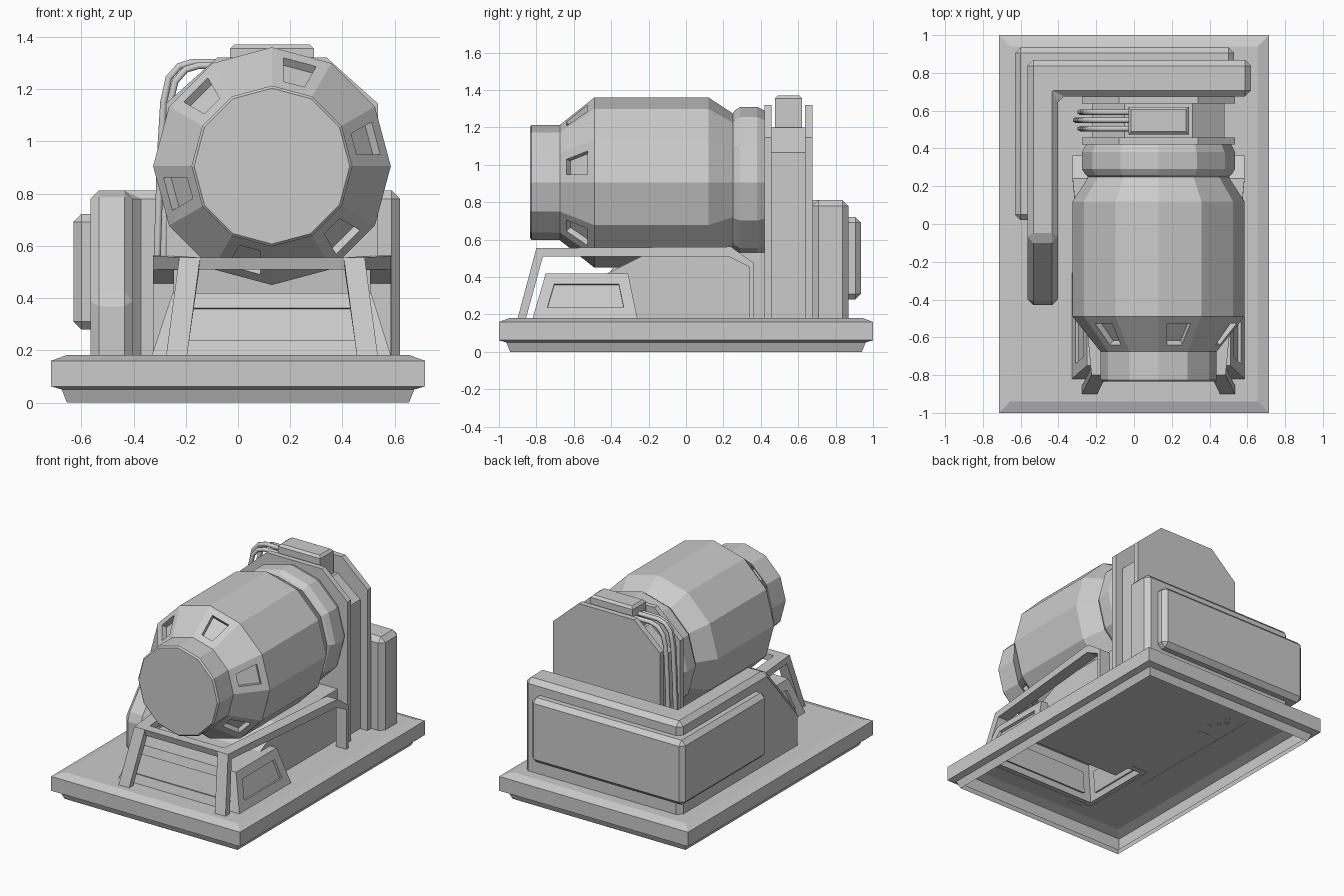
import bpy, bmesh, math
from mathutils import Vector

if "Cube" in bpy.data.objects:
    bpy.data.objects.remove(bpy.data.objects["Cube"])

CX, CZ = 0.13, 0.905   # drum axis


def finish(bm, name, recalc=True):
    if recalc:
        bmesh.ops.recalc_face_normals(bm, faces=bm.faces)
    me = bpy.data.meshes.new(name)
    bm.to_mesh(me)
    bm.free()
    ob = bpy.data.objects.new(name, me)
    bpy.context.collection.objects.link(ob)
    return ob


def loft(loops, cap_start=True, cap_end=True):
    bm = bmesh.new()
    rings = [[bm.verts.new(p) for p in lp] for lp in loops]
    n = len(rings[0])
    for a, b in zip(rings, rings[1:]):
        for i in range(n):
            j = (i + 1) % n
            bm.faces.new((a[i], a[j], b[j], b[i]))
    if cap_start:
        bm.faces.new(rings[0][::-1])
    if cap_end:
        bm.faces.new(rings[-1])
    bmesh.ops.recalc_face_normals(bm, faces=bm.faces)
    return bm


def rect(x0, x1, y0, y1, z):
    return [(x0, y0, z), (x1, y0, z), (x1, y1, z), (x0, y1, z)]


def bevel(bm, width, keep=lambda e: True):
    bmesh.ops.bevel(bm, geom=[e for e in bm.edges if keep(e)], offset=width,
                    segments=1, affect='EDGES', profile=0.5)


def window(bm, faces, margin, depth):
    # recessed window: inset a face, then push its panel inwards
    for f in faces:
        n = f.normal.copy()
        bmesh.ops.inset_individual(bm, faces=[f], thickness=margin, use_even_offset=True)
        new = bmesh.ops.extrude_discrete_faces(bm, faces=[f])['faces']
        bmesh.ops.translate(bm, verts=new[0].verts, vec=-n * depth)


# base plinth, open below, with an opening under the front skirt
base = [rect(-0.715 + d, 0.715 - d, -1 + d, 1 - d, z)
        for d, z in ((0.06, 0), (0.04, 0.05), (0, 0.062), (0, 0.16), (0.06, 0.182))]
base.append(rect(-0.30, 0.55, -0.79, -0.30, 0.182))
finish(loft(base, False, False), "base", False)

# twelve-sided drum with windows on every other flared face
profile = [(-0.835, 0.298), (-0.825, 0.308), (-0.675, 0.308), (-0.49, 0.455),
           (0.12, 0.455), (0.25, 0.37), (0.26, 0.385), (0.29, 0.405),
           (0.38, 0.405), (0.42, 0.385)]
loops = [[(CX + r * math.cos(i * math.pi / 6), y, CZ + r * math.sin(i * math.pi / 6))
          for i in range(12)] for y, r in profile]
bm = loft(loops)
lit = []
for f in bm.faces:
    c = f.calc_center_median()
    a = math.degrees(math.atan2(c.z - CZ, c.x - CX)) % 60
    if -0.66 < c.y < -0.5 and abs(a - 15) < 5:
        lit.append(f)
window(bm, lit, 0.045, 0.035)
finish(bm, "drum", False)


# rear bulkhead: two flanges around a smaller core
def bulkhead(name, y0, y1, half, top, shoulder, flat):
    pts = [(-half, 0.18), (half, 0.18), (half, shoulder), (flat, top), (-flat, top), (-half, shoulder)]
    finish(loft([[(CX + x, y, z) for x, z in pts] for y in (y0, y1)]), name)


bulkhead("bulkhead_front_flange", 0.42, 0.457, 0.405, 1.32, 1.145, 0.21)
bulkhead("bulkhead_core", 0.45, 0.64, 0.35, 1.2, 1.065, 0.18)
bulkhead("bulkhead_rear_flange", 0.637, 0.676, 0.405, 1.32, 1.145, 0.21)

# junction box on top
bm = loft([rect(-0.03, 0.29, 0.475, 0.62, 1.19), rect(-0.03, 0.29, 0.475, 0.62, 1.355),
           rect(-0.015, 0.275, 0.49, 0.605, 1.37)])
finish(bm, "junction_box")

# three cables running from the box down the left side
for k, (y, out) in enumerate(((0.505, 0.0), (0.55, 0.025), (0.592, 0.0))):
    cu = bpy.data.curves.new("cable", 'CURVE')
    cu.dimensions = '3D'
    cu.bevel_depth = 0.015
    cu.bevel_resolution = 1
    path = [(0.0, 1.29 + out / 2), (-0.15, 1.29 + out / 2), (-0.20, 1.275 + out / 2), (-0.24, 1.23 + out / 2),
            (-0.26, 1.15), (-0.272, 0.95), (-0.285, 0.55), (-0.285, 0.18)]
    sp = cu.splines.new('POLY')
    sp.points.add(len(path) - 1)
    for p, (x, z) in zip(sp.points, path):
        p.co = (x - (out if x < -0.1 else 0), y, z, 1)
    ob = bpy.data.objects.new("cable_%d" % (k + 1), cu)
    bpy.context.collection.objects.link(ob)


# L-shaped cabinet wrapping the back and left, with an applied outer panel
def ell(x0, x1, y0, y1, xi, yi, z):
    return [(x0, y0, z), (xi, y0, z), (xi, yi, z), (x1, yi, z), (x1, y1, z), (x0, y1, z)]


bm = loft([ell(-0.565, 0.62, -0.43, 0.868, -0.403, 0.676, z) for z in (0.18, 0.812)])
cut = bmesh.ops.bisect_plane(bm, geom=bm.verts[:] + bm.edges[:] + bm.faces[:],
                             plane_co=(0, -0.43, 0.40), plane_no=(0, -0.412, 0.35), clear_outer=True)
bmesh.ops.holes_fill(bm, edges=[e for e in bm.edges if e.is_boundary])
bevel(bm, 0.032, lambda e: max(v.co.z for v in e.verts) > 0.2)
finish(bm, "cabinet")

bm = loft([ell(-0.63, 0.53, 0.02, 0.935, -0.50, 0.80, z) for z in (0.28, 0.722)])
bevel(bm, 0.03)
finish(bm, "cabinet_panel")

# front skirt with recessed windows on the front and both sides
bm = loft([rect(-0.33, 0.585, -0.82, -0.26, 0.18), rect(-0.25, 0.51, -0.75, -0.31, 0.42)], False, True)
sides = [f for f in bm.faces if abs(f.normal.z) < 0.6 and f.normal.y < 0.5]
window(bm, sides, 0.06, 0.018)
finish(bm, "front_skirt", False)

# pedestal under the drum
pts = [(-0.42, 0.18), (-0.42, 0.42), (-0.33, 0.465), (-0.2, 0.53), (0.43, 0.53), (0.43, 0.18)]
finish(loft([[(x, y, z) for y, z in pts] for x in (-0.20, 0.46)]), "pedestal")

# cradle frame: mirrored side straps plus a front cross bar
outline = [(-0.90, 0.18, 0.365), (-0.80, 0.555, 0.315), (0.24, 0.562, 0.415), (0.362, 0.475, 0.415),
           (0.362, 0.18, 0.415), (0.336, 0.18, 0.415), (0.336, 0.455, 0.415), (0.23, 0.508, 0.415),
           (-0.765, 0.51, 0.318), (-0.855, 0.18, 0.365)]
for side, s in (("right", 1), ("left", -1)):
    bm = loft([[(CX + s * (h + w), y, z) for y, z, h in outline] for w in (-0.04, 0.04)])
    finish(bm, "cradle_strap_" + side)
finish(loft([rect(CX - 0.34, CX + 0.34, -0.787, -0.735, 0.51),
             rect(CX - 0.34, CX + 0.34, -0.80, -0.735, 0.555)]), "cradle_cross_bar")
